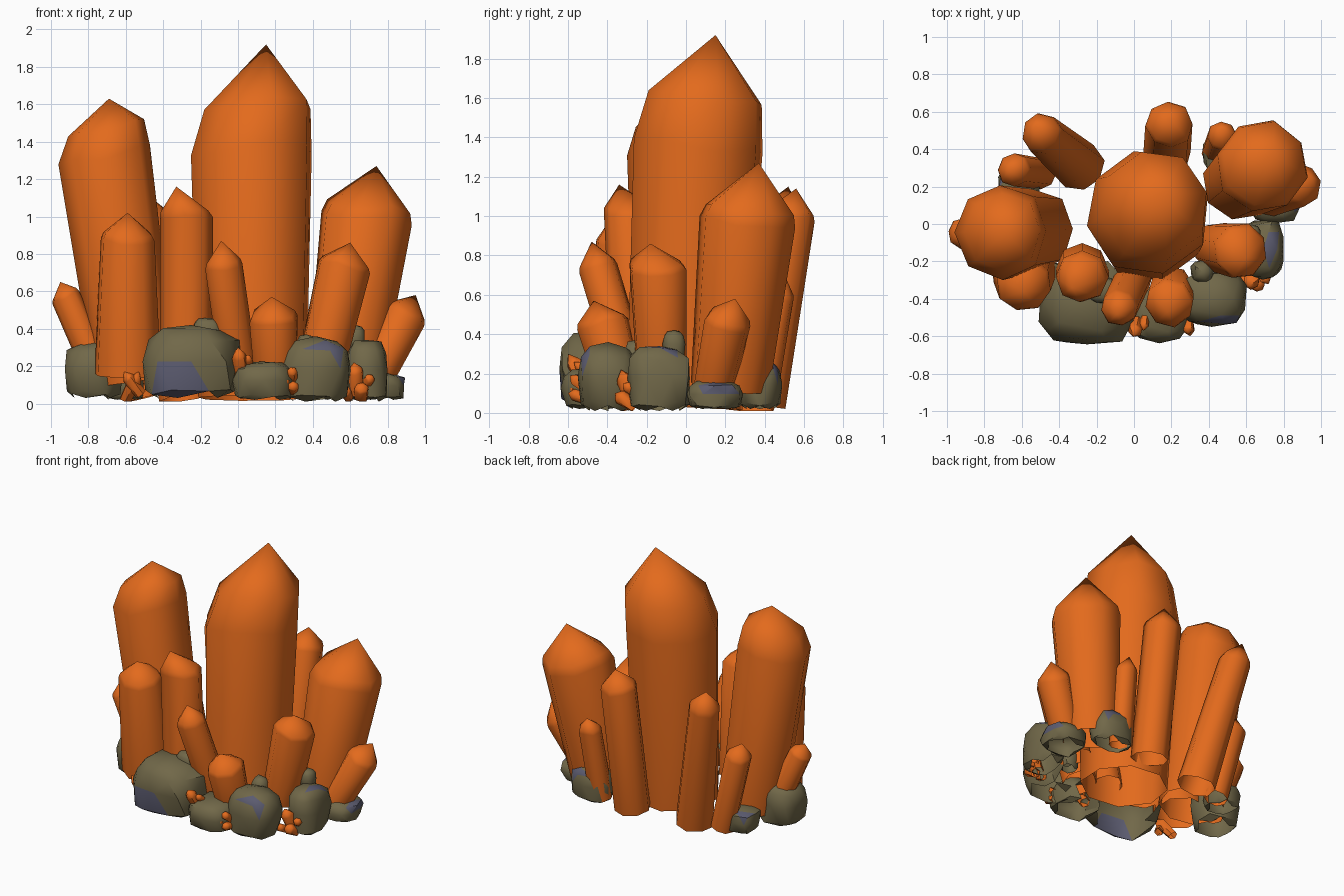
import bpy, bmesh, math, random
from mathutils import Vector

if "Cube" in bpy.data.objects:
    bpy.data.objects.remove(bpy.data.objects["Cube"])
random.seed(4)


def material(name, rgb):
    m = bpy.data.materials.new(name)
    m.diffuse_color = (*rgb, 1)
    m.use_nodes = True
    m.node_tree.nodes["Principled BSDF"].inputs["Base Color"].default_value = m.diffuse_color
    return m


ORANGE = material("orange crystal", (0.77, 0.145, 0.012))
STONE = material("olive stone", (0.165, 0.138, 0.066))
SLATE = material("slate blue patch", (0.105, 0.105, 0.16))


def finish(bm, name, mats, angle):
    me = bpy.data.meshes.new(name)
    bm.to_mesh(me)
    bm.free()
    ob = bpy.data.objects.new(name, me)
    bpy.context.collection.objects.link(ob)
    for m in mats:
        me.materials.append(m)
    bpy.ops.object.select_all(action='DESELECT')
    ob.select_set(True)
    bpy.context.view_layer.objects.active = ob
    bpy.ops.object.shade_smooth_by_angle(angle=math.radians(angle))
    return ob


def crystal(name, base, shoulder, apex, rb, rs, frac=0.22, fac=0.9, sides=8):
    """Tapered prism, open below: base ring, shoulder ring, chamfer ring, pointed tip."""
    base, shoulder, apex = Vector(base), Vector(shoulder), Vector(apex)
    rot = Vector((0, 0, 1)).rotation_difference((shoulder - base).normalized())
    start = random.uniform(0, 1)
    wob = [random.uniform(0.97, 1.05) for _ in range(sides)]
    lift = [random.uniform(-0.1, 0.1) * rs for _ in range(sides)]
    bm = bmesh.new()
    rings = []
    for c, r, k in ((base, rb, 0), (shoulder, rs, 1),
                    (shoulder.lerp(apex, frac), rs * fac, 1)):
        ring = []
        for i in range(sides):
            a = start + math.tau * i / sides
            p = c + rot @ Vector((r * wob[i] * math.cos(a), r * wob[i] * math.sin(a), lift[i] * k))
            p.z = max(p.z, 0.01)
            ring.append(bm.verts.new(p))
        rings.append(ring)
    tip = bm.verts.new(apex)
    for i in range(sides):
        j = (i + 1) % sides
        for lo, hi in zip(rings, rings[1:]):
            bm.faces.new((lo[i], lo[j], hi[j], hi[i]))
        bm.faces.new((rings[-1][i], rings[-1][j], tip))
    return finish(bm, name, [ORANGE], 55)


def rock(name, lo, hi, patch=None, limit=0.91):
    """Flat-footed boulder shell filling the box lo..hi, with a slate patch facing one way."""
    lo, hi = Vector(lo), Vector(hi)
    mid, half = (lo + hi) / 2, (hi - lo) / 2
    bm = bmesh.new()
    bmesh.ops.create_icosphere(bm, subdivisions=2, radius=1)
    hidden = []
    inward = Vector((-mid.x, -mid.y, 0)).normalized()
    for f in bm.faces:
        d = f.calc_center_median().normalized()
        f.material_index = int(patch is not None and d.dot(Vector(patch).normalized()) > limit)
        # Open underneath, and behind where front rocks lean on the crystals
        if d.z < -0.72 or (mid.y < -0.25 and half.x > 0.1 and d.dot(inward) > 0.6 and d.z < 0.5):
            hidden.append(f)
    for v in bm.verts:
        # Square the ball up, roughen it and flatten its foot
        q = Vector([math.copysign(abs(c) ** 0.72, c) for c in v.co])
        q *= random.uniform(0.91, 1.04)
        if q.z < 0:
            q.z *= 1.4
        v.co = [mid[i] + half[i] * max(-1, min(1, q[i])) for i in range(3)]
    bmesh.ops.delete(bm, geom=hidden, context='FACES')
    return finish(bm, name, [STONE, SLATE], 38)


# Three giant crystals
crystal("main_crystal", (0.08, 0.0, 0.03), (0.075, 0.07, 1.35), (0.15, 0.15, 1.92), 0.3, 0.335, 0.43, 0.88)
crystal("left_giant_crystal", (-0.54, -0.03, 0.12), (-0.71, -0.04, 1.33), (-0.69, -0.04, 1.63), 0.22, 0.25, 0.48, 0.83)
crystal("right_giant_crystal", (0.57, 0.22, 0.13), (0.69, 0.31, 0.99), (0.74, 0.37, 1.27), 0.2, 0.245, 0.22, 0.92)

# Medium crystals leaning outwards around them
for name, *args in (
    ("front_left_crystal", (-0.59, -0.22, 0.16), (-0.59, -0.32, 0.88), (-0.59, -0.36, 1.02), 0.185, 0.15),
    ("front_inner_crystal", (-0.28, -0.24, 0.18), (-0.28, -0.28, 1.0), (-0.33, -0.34, 1.16), 0.14, 0.14),
    ("front_slim_crystal", (0.0, -0.28, 0.18), (-0.08, -0.45, 0.74), (-0.09, -0.48, 0.87), 0.1, 0.1),
    ("front_short_crystal", (0.2, -0.34, 0.16), (0.19, -0.42, 0.45), (0.18, -0.47, 0.57), 0.12, 0.135),
    ("front_right_crystal", (0.44, -0.12, 0.18), (0.57, -0.14, 0.74), (0.6, -0.18, 0.86), 0.13, 0.148),
    ("far_right_crystal", (0.72, 0.14, 0.12), (0.89, 0.21, 0.46), (0.95, 0.25, 0.58), 0.1, 0.115),
    ("far_left_crystal", (-0.72, -0.04, 0.12), (-0.92, -0.05, 0.57), (-0.95, -0.06, 0.65), 0.085, 0.08),
    ("back_right_crystal", (0.18, 0.38, 0.04), (0.19, 0.53, 1.0), (0.2, 0.56, 1.14), 0.125, 0.125),
    ("back_left_crystal", (-0.29, 0.31, 0.03), (-0.49, 0.48, 1.0), (-0.53, 0.52, 1.15), 0.135, 0.11),
    ("back_left_small_crystal", (-0.5, 0.27, 0.03), (-0.64, 0.29, 0.6), (-0.67, 0.29, 0.71), 0.085, 0.09),
    ("back_right_small_crystal", (0.44, 0.38, 0.05), (0.47, 0.47, 0.58), (0.47, 0.51, 0.68), 0.08, 0.078),
):
    crystal(name, *args)

# Boulders around the foot
for name, *args in (
    ("left_rock", (-0.93, -0.22, 0.03), (-0.61, 0.1, 0.34)),
    ("back_left_rock", (-0.73, 0.08, 0.02), (-0.5, 0.32, 0.19), (-0.5, 0.6, 0.75), 0.87),
    ("big_front_rock", (-0.52, -0.66, 0.03), (0.02, -0.18, 0.42), (-0.22, -0.85, -0.5)),
    ("front_pebble", (-0.25, -0.43, 0.3), (-0.08, -0.28, 0.46)),
    ("front_middle_rock", (-0.03, -0.64, 0.02), (0.3, -0.3, 0.23)),
    ("front_right_rock", (0.22, -0.55, 0.01), (0.61, -0.24, 0.36), (0.4, -0.75, 0.55), 0.93),
    ("small_middle_rock", (0.3, -0.32, 0.16), (0.43, -0.19, 0.37)),
    ("right_rock", (0.57, -0.3, 0.01), (0.81, 0.03, 0.35), (0.35, 0.1, 0.9), 0.93),
    ("right_high_pebble", (0.58, -0.12, 0.28), (0.68, 0.0, 0.42)),
    ("far_right_rock", (0.6, 0.0, 0.02), (0.9, 0.29, 0.17), (0.9, 0.2, 0.5), 0.87),
    ("back_right_rock", (0.36, 0.26, 0.02), (0.68, 0.49, 0.27), (0.4, 0.6, 0.65), 0.88),
):
    rock(name, *args)

# Tiny shards growing between the boulders: base, tip, radius
shards = (
    ((-0.6, -0.3, 0.02), (-0.53, -0.4, 0.17), 0.04),
    ((-0.52, -0.36, 0.05), (-0.61, -0.4, 0.17), 0.035),
    ((-0.3, -0.4, 0.28), (-0.34, -0.5, 0.35), 0.035),
    ((0.02, -0.5, 0.14), (0.0, -0.6, 0.3), 0.04),
    ((0.06, -0.48, 0.18), (0.05, -0.57, 0.26), 0.025),
    ((0.26, -0.5, 0.09), (0.24, -0.6, 0.13), 0.03),
    ((0.29, -0.5, 0.12), (0.29, -0.59, 0.19), 0.03),
    ((0.29, -0.5, 0.07), (0.3, -0.6, 0.1), 0.03),
    ((0.64, -0.26, 0.05), (0.62, -0.33, 0.22), 0.045),
    ((0.66, -0.26, 0.03), (0.66, -0.36, 0.1), 0.04),
    ((0.67, -0.24, 0.09), (0.72, -0.32, 0.15), 0.03),
    ((0.59, -0.26, 0.03), (0.57, -0.35, 0.08), 0.03),
)
for i, (b, t, r) in enumerate(shards):
    crystal(f"shard_{i + 1}", b, Vector(b).lerp(Vector(t), 0.7), t, r * 0.9, r, 0.3, 0.8, 6)
